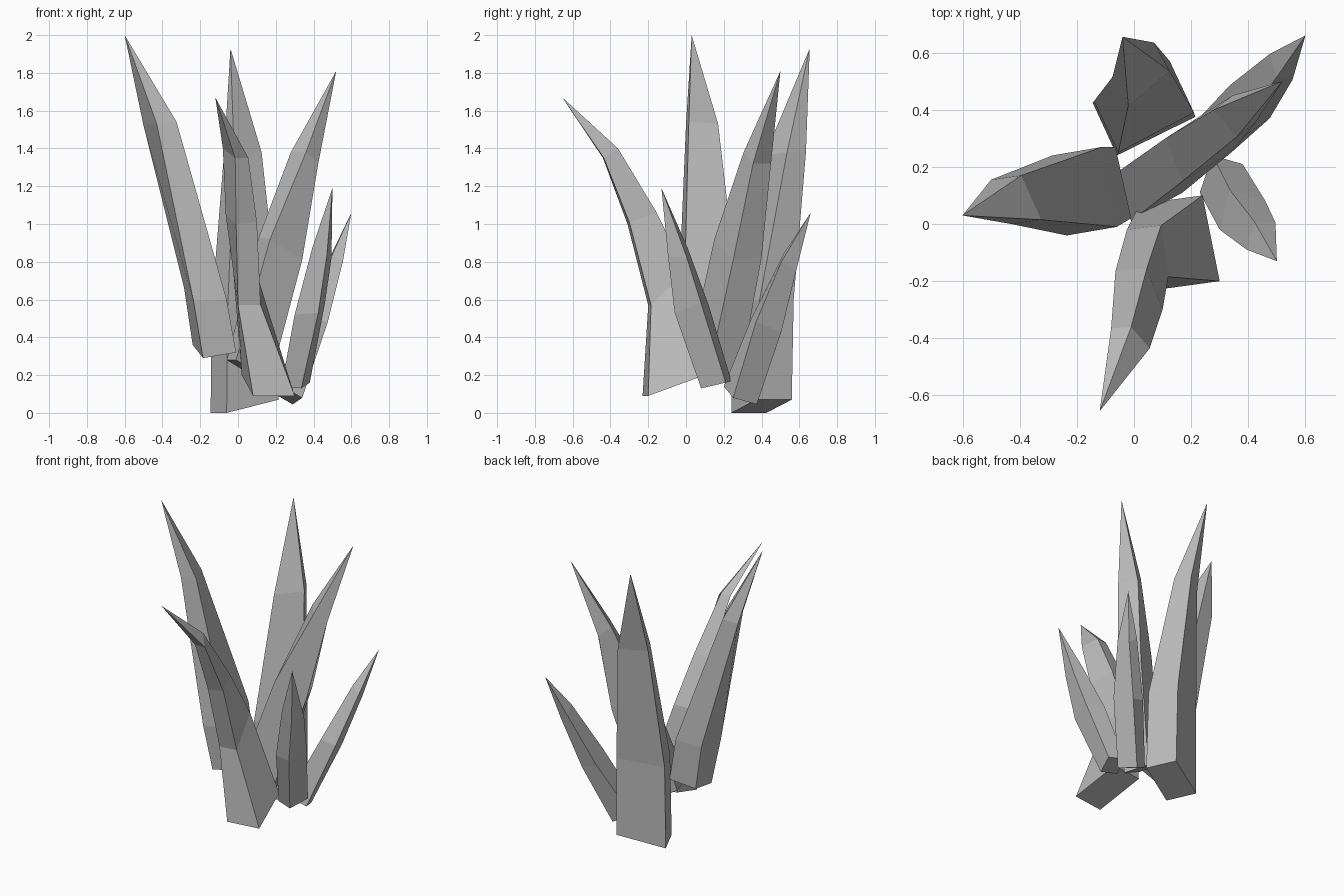
import bpy
import bmesh
from mathutils import Vector

cube = bpy.data.objects.get("Cube")
if cube:
    bpy.data.objects.remove(cube, do_unlink=True)

# One plain grey for the whole cluster
grey = bpy.data.materials.new("stone_grey")
grey.use_nodes = True
colour = (0.5, 0.5, 0.5, 1.0)
grey.diffuse_color = colour
shader = next(n for n in grey.node_tree.nodes if n.type == "BSDF_PRINCIPLED")
shader.inputs["Base Color"].default_value = colour


def section(corner, width, depth):
    """Four-sided cross-section spanned by two edges from one corner."""
    corner, width, depth = Vector(corner), Vector(width), Vector(depth)
    return [corner, corner + width, corner + width + depth, corner + depth]


def blade(name, tip, *sections):
    """Loft a pointed four-sided blade from its base section up to the tip."""
    bm = bmesh.new()
    rings = [[bm.verts.new(p) for p in section(*s)] for s in sections]
    point = bm.verts.new(tip)
    bm.faces.new(rings[0])
    for low, high in zip(rings, rings[1:]):
        for i in range(4):
            j = (i + 1) % 4
            bm.faces.new((low[i], low[j], high[j], high[i]))
    for i in range(4):
        bm.faces.new((rings[-1][i], rings[-1][(i + 1) % 4], point))
    bmesh.ops.recalc_face_normals(bm, faces=bm.faces)
    mesh = bpy.data.meshes.new(name)
    bm.to_mesh(mesh)
    bm.free()
    mesh.materials.append(grey)
    obj = bpy.data.objects.new(name, mesh)
    bpy.context.scene.collection.objects.link(obj)
    return obj


# Tall blade leaning to the right side
blade("right_blade", (-.6, .03, 2),
      ((-.185, -.01, .29), (-.055, .25, .07), (.175, .03, .03)),
      ((-.235, -.04, .59), (-.05, .28, .07), (.175, .03, .01)),
      ((-.43, 0, 1.53), (-.07, .155, -.01), (.105, .015, .01)))

# Upright blade at the back
blade("back_blade", (-.04, .655, 1.93),
      ((-.06, .24, 0), (.275, .135, .07), (-.085, .185, 0)),
      ((-.055, .25, .55), (.265, .14, .05), (-.085, .18, 0)),
      ((-.02, .415, 1.36), (.145, .12, .02), (-.055, .1, 0)))

# Tall blade leaning to the back left
blade("back_left_blade", (.52, .5, 1.81),
      ((-.01, .01, .28), (-.05, .17, 0), (.18, .1, -.11)),
      ((.17, .15, .92), (-.06, .15, .01), (.17, .1, -.11)),
      ((.36, .305, 1.38), (-.08, .095, 0), (.065, .05, -.06)))

# Bent blade curling forward
blade("front_blade", (-.12, -.655, 1.67),
      ((.08, -.23, .09), (.22, .03, 0), (-.06, .3, .11)),
      ((0, -.2, .57), (.12, .015, 0), (-.025, .18, .18)),
      ((-.01, -.31, 1), (.11, .01, .01), (-.055, .145, .05)),
      ((-.015, -.44, 1.35), (.07, .005, 0), (-.065, .075, .05)))

# Short blade leaning to the front left
blade("short_front_blade", (.5, -.13, 1.19),
      ((.23, .11, .14), (.045, .13, .03), (.105, -.03, -.01)),
      ((.3, -.02, .52), (.035, .14, .05), (.125, -.04, .01)),
      ((.395, -.09, .88), (.025, .1, -.01), (.075, -.005, -.05)))

# Short blade leaning to the far back left
blade("short_back_blade", (.6, .66, 1.06),
      ((.34, .25, .08), (-.05, .125, -.035), (-.105, -.05, .06)),
      ((.475, .37, .48), (-.045, .135, -.05), (-.095, -.02, .03)),
      ((.555, .505, .8), (-.025, .08, -.04), (-.055, .01, .04)))
